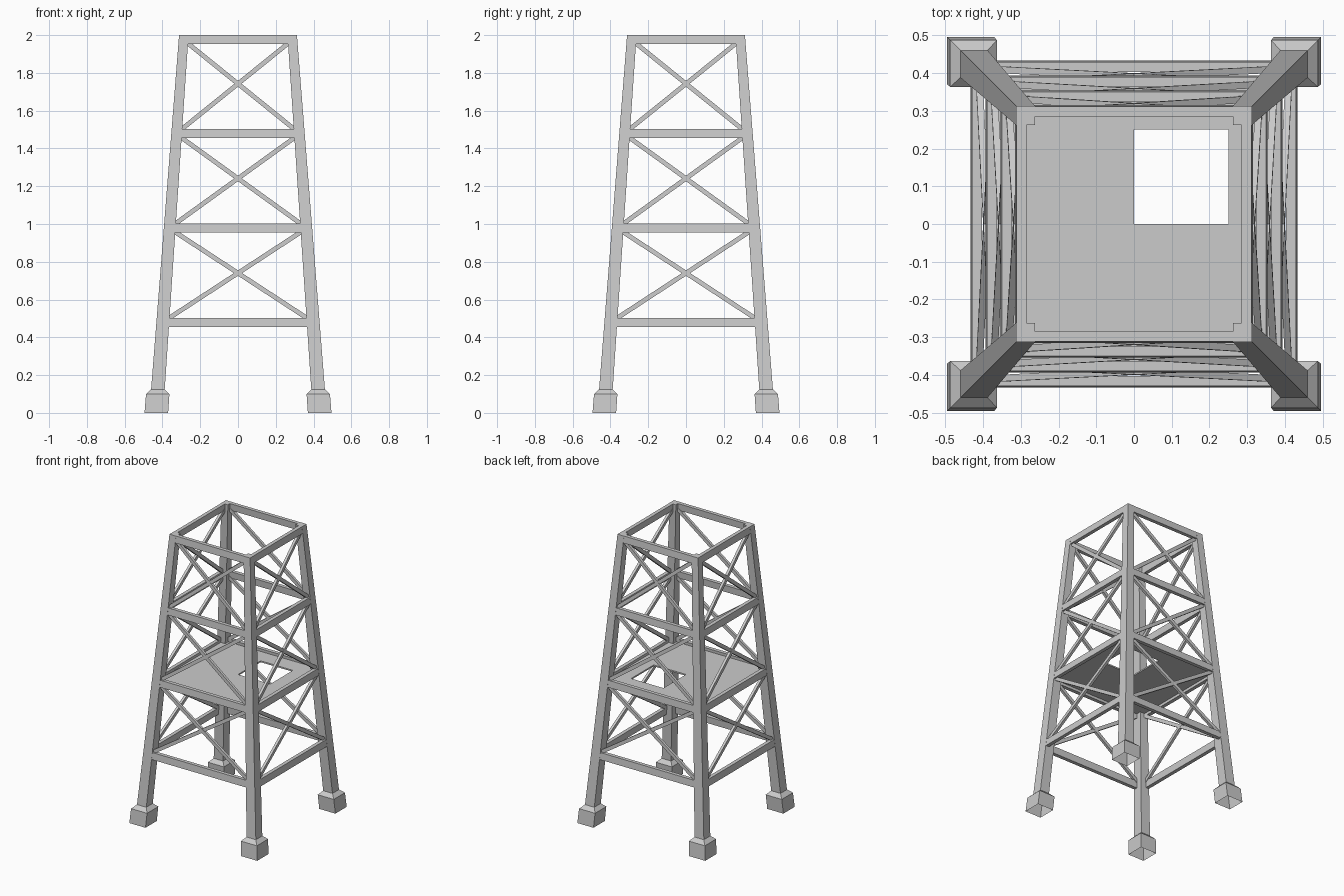
import bpy, bmesh
from math import pi
from mathutils import Matrix, Vector

if "Cube" in bpy.data.objects:
    bpy.data.objects.remove(bpy.data.objects["Cube"])


def outer(z):
    """Distance of the leaning tower face from the axis at height z."""
    return 0.46 + (0.312 - 0.46) * (z - 0.125) / 1.875


def inner(z):
    """Inner edge of the leg at height z."""
    return 0.388 + (0.262 - 0.388) * (z - 0.125) / 1.875


def finish(name, bm, turn=0):
    bmesh.ops.recalc_face_normals(bm, faces=bm.faces)
    bm.transform(Matrix.Rotation(turn * pi / 2, 4, 'Z'))
    me = bpy.data.meshes.new(name)
    bm.to_mesh(me)
    bm.free()
    ob = bpy.data.objects.new(name, me)
    bpy.context.collection.objects.link(ob)


def prism(name, bottom, depth, turn):
    """Extrude a front-face outline inwards (+y)."""
    bm = bmesh.new()
    front = [bm.verts.new(p) for p in bottom]
    back = [bm.verts.new(Vector(p) + Vector((0, depth, 0))) for p in bottom]
    bm.faces.new(front)
    bm.faces.new(back[::-1])
    for i in range(4):
        j = (i + 1) % 4
        bm.faces.new((front[i], back[i], back[j], front[j]))
    finish(name, bm, turn)


# Leaning leg with footing, open underneath
def leg(turn):
    bm = bmesh.new()
    rings = []
    for z, a, b in ((0, 0.37, 0.495), (0.1, 0.363, 0.487),
                    (0.125, 0.388, 0.46), (2, 0.262, 0.312)):
        rings.append([bm.verts.new((x, y, z)) for x, y in
                      ((a, -b), (b, -b), (b, -a), (a, -a))])
    for lo, hi in zip(rings, rings[1:]):
        for i in range(4):
            j = (i + 1) % 4
            bm.faces.new((lo[i], lo[j], hi[j], hi[i]))
    bm.faces.new(rings[-1])
    finish(f"leg_{turn}", bm, turn)


# Horizontal beam following the lean of the face
def beam(z, turn):
    lo = z - 0.048
    pts = [(s * (inner(h) + 0.02), -outer(h) + 0.001, h)
           for s, h in ((-1, lo), (1, lo), (1, z), (-1, z))]
    prism(f"beam_{turn}_{z:.1f}", pts, 0.026, turn)


# Diagonal brace lying in the plane of the face
def brace(z0, z1, side, turn):
    w = 0.012
    a = Vector((-side * (inner(z0) + 0.005), -outer(z0) + 0.012, z0))
    b = Vector((side * (inner(z1) + 0.005), -outer(z1) + 0.012, z1))
    d = (b - a).normalized()
    n = d.cross(Vector((0, 1, 0))).normalized() * w
    prism(f"brace_{turn}_{z0:.1f}_{side}", [a - n, b - n, b + n, a + n], 0.018, turn)


for t in range(4):
    leg(t)
    for z in (0.503, 1.003, 1.503, 2.0):
        beam(z, t)
    for z in (0.5, 1.0, 1.5):
        for s in (-1, 1):
            brace(z, z + 0.46, s, t)

# Platform with a square hatch
bm = bmesh.new()
e, h = 0.37, 0.25
xs = (-e, 0, h, e)
grid = [[bm.verts.new((x, y, 0.973)) for x in xs] for y in xs]
for i in range(3):
    for j in range(3):
        if (i, j) != (1, 1):
            bm.faces.new((grid[j][i], grid[j][i + 1], grid[j + 1][i + 1], grid[j + 1][i]))
ext = bmesh.ops.extrude_face_region(bm, geom=bm.faces[:], use_keep_orig=True)
for v in ext["geom"]:
    if isinstance(v, bmesh.types.BMVert):
        v.co.z += 0.01
finish("platform", bm)
